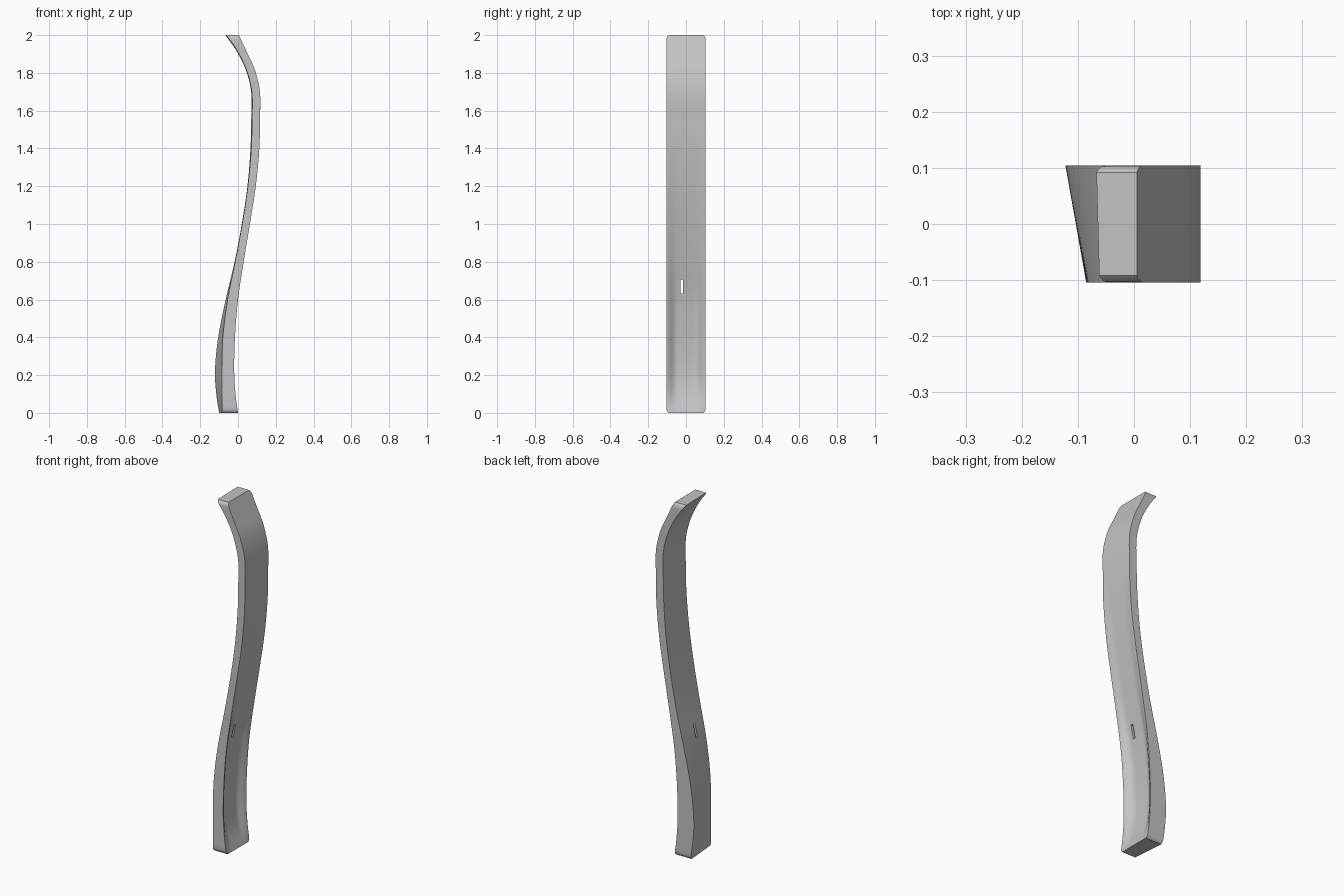
import bpy, bmesh, math

cube = bpy.data.objects.get("Cube")
if cube:
    bpy.data.objects.remove(cube, do_unlink=True)

grey = bpy.data.materials.new("plain_grey")
grey.use_nodes = True
grey.diffuse_color = (0.55, 0.55, 0.55, 1)
grey.node_tree.nodes["Principled BSDF"].inputs["Base Color"].default_value = (0.55, 0.55, 0.55, 1)

# Stations up the slat: z, left x at front, left x at back, right x, hollow depth
STATIONS = [
    (0.0, -0.085, -0.10, 0.0, 0.0),
    (0.1, -0.085, -0.115, -0.013, 0.02),
    (0.22, -0.085, -0.122, -0.02, 0.03),
    (0.4, -0.08, -0.105, -0.016, 0.03),
    (0.6, -0.055, -0.065, 0.0, 0.025),
    (0.8, -0.015, -0.018, 0.03, 0.015),
    (1.0, 0.022, 0.02, 0.063, 0.01),
    (1.2, 0.052, 0.05, 0.094, 0.007),
    (1.4, 0.07, 0.066, 0.113, 0.003),
    (1.55, 0.074, 0.07, 0.116, 0.0),
    (1.7, 0.073, 0.07, 0.116, 0.0),
    (1.82, 0.043, 0.04, 0.088, 0.0),
    (1.92, -0.006, -0.01, 0.042, 0.0),
    (2.0, -0.062, -0.067, 0.005, 0.0),
]
HALF_WIDTH = 0.104
ACROSS = 16
LEVELS = 90


def station(z):
    """Smoothly blended section values at height z."""
    i = max(k for k in range(len(STATIONS) - 1) if STATIONS[k][0] <= z)
    a, b = STATIONS[i], STATIONS[i + 1]
    before, after = STATIONS[max(i - 1, 0)], STATIONS[min(i + 2, len(STATIONS) - 1)]
    span = b[0] - a[0]
    t = (z - a[0]) / span
    values = []
    for c in range(1, len(a)):
        m0 = (b[c] - before[c]) / (b[0] - before[0]) * span
        m1 = (after[c] - a[c]) / (after[0] - a[0]) * span
        values.append((2*t**3 - 3*t*t + 1) * a[c] + (t**3 - 2*t*t + t) * m0
                      + (3*t*t - 2*t**3) * b[c] + (t**3 - t*t) * m1)
    return values


def section(z):
    """Closed outline: hollowed right face, then slanted left face."""
    front, back, right, depth = station(z)
    end = min(z, 2 - z)
    half = HALF_WIDTH - 0.012 * max(0, 1 - end / 0.02) ** 2
    ts = [-1 + 2 * k / ACROSS for k in range(ACROSS + 1)]
    ring = []
    for t in ts:
        s = min(1, 2 * (1 - abs(t)))
        ring.append((right - depth * s * s * (3 - 2 * s), t * half, z))
    for t in reversed(ts):
        ring.append((front + (back - front) * (t + 1) / 2, t * half, z))
    return ring


# Curved slat
heights = sorted({2 * k / LEVELS for k in range(LEVELS + 1)} | {0.005, 0.012, 1.988, 1.995})
bm = bmesh.new()
rings = [[bm.verts.new(p) for p in section(z)] for z in heights]
for low, high in zip(rings, rings[1:]):
    n = len(low)
    for k in range(n):
        j = (k + 1) % n
        bm.faces.new((low[k], low[j], high[j], high[k]))
bm.faces.new(list(reversed(rings[0])))
bm.faces.new(rings[-1])
bmesh.ops.recalc_face_normals(bm, faces=bm.faces)
mesh = bpy.data.meshes.new("curved_slat")
bm.to_mesh(mesh)
bm.free()
mesh.materials.append(grey)
slat = bpy.data.objects.new("curved_slat", mesh)
bpy.context.collection.objects.link(slat)

# Narrow slot through the slat
bpy.ops.mesh.primitive_cube_add(size=1, location=(0, -0.022, 0.67))
cutter = bpy.context.object
cutter.name = "slot_cutter"
cutter.scale = (0.5, 0.014, 0.075)
cutter.data.materials.append(grey)
cutter.hide_render = True
cutter.hide_viewport = True
cut = slat.modifiers.new("slot", 'BOOLEAN')
cut.operation = 'DIFFERENCE'
cut.solver = 'EXACT'
cut.object = cutter

bpy.ops.object.select_all(action='DESELECT')
slat.select_set(True)
bpy.context.view_layer.objects.active = slat
bpy.ops.object.modifier_apply(modifier=cut.name)
bpy.data.objects.remove(cutter, do_unlink=True)
bpy.ops.object.shade_smooth_by_angle(angle=math.radians(30))
